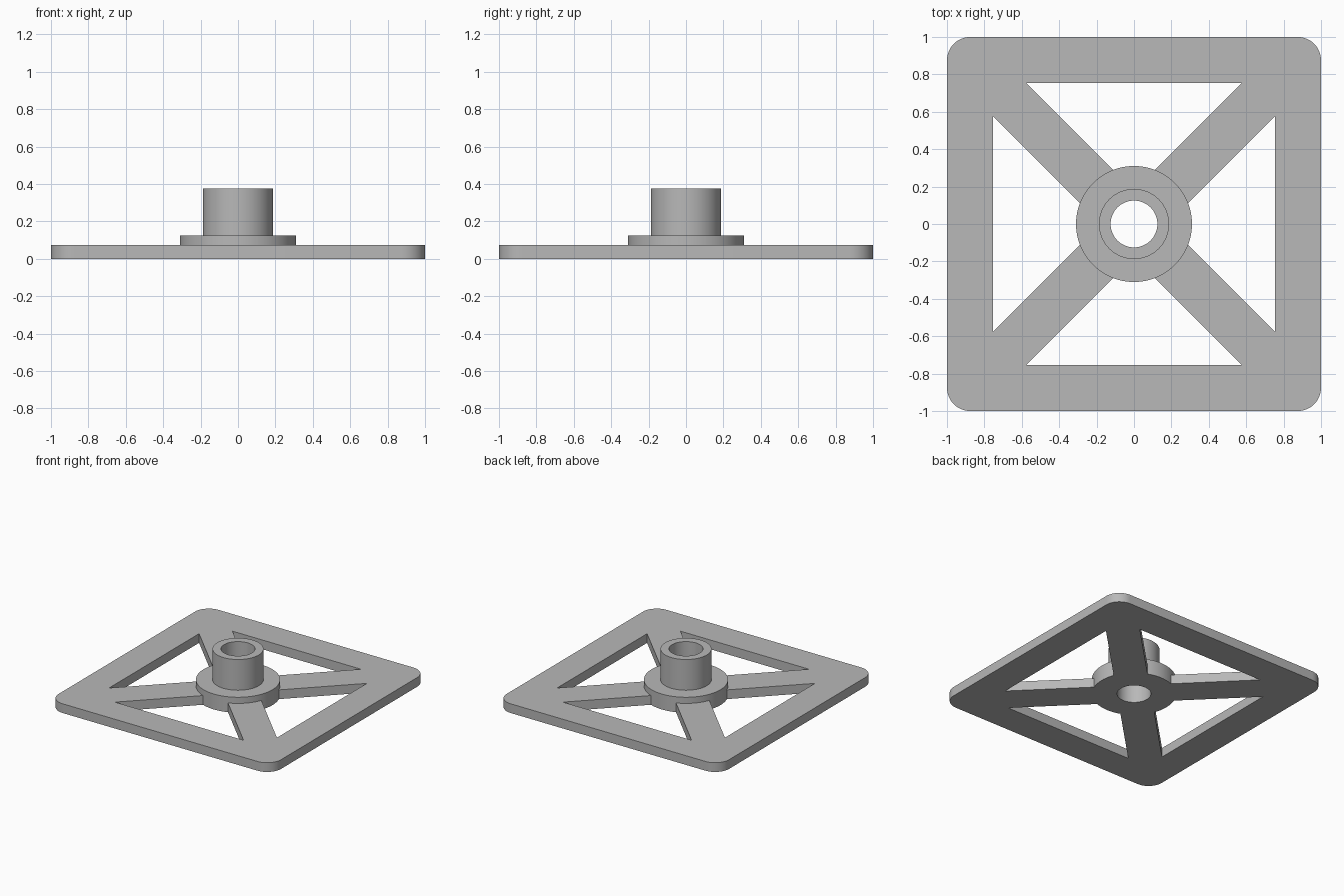
import bpy, bmesh
from math import sin, cos, asin, radians, pi
from mathutils import Matrix, Vector

if "Cube" in bpy.data.objects:
    bpy.data.objects.remove(bpy.data.objects["Cube"], do_unlink=True)

# Main dimensions
HALF, CORNER, PLATE = 1.0, 0.125, 0.075
INNER, SPOKE = 0.755, 0.125          # window edge, spoke half width
FLANGE, SLEEVE, BORE = 0.31, 0.1875, 0.125
FLANGE_TOP, SLEEVE_TOP = 0.125, 0.375
SEGMENTS = 96

grey = bpy.data.materials.new("plain_grey")
grey.use_nodes = True
grey.diffuse_color = (0.48, 0.48, 0.48, 1)
grey.node_tree.nodes["Principled BSDF"].inputs["Base Color"].default_value = grey.diffuse_color


def arc(cx, cy, r, start, end, steps):
    return [Vector((cx + r * cos(start + (end - start) * i / steps),
                    cy + r * sin(start + (end - start) * i / steps)))
            for i in range(steps + 1)]


def finish(obj):
    bm = bmesh.new()
    bm.from_mesh(obj.data)
    bmesh.ops.remove_doubles(bm, verts=bm.verts, dist=0.0001)
    bmesh.ops.recalc_face_normals(bm, faces=bm.faces)
    bm.to_mesh(obj.data)
    bm.free()
    obj.data.materials.clear()
    obj.data.materials.append(grey)
    bpy.ops.object.select_all(action="DESELECT")
    obj.select_set(True)
    bpy.context.view_layer.objects.active = obj
    bpy.ops.object.shade_smooth_by_angle(angle=radians(30))


# Outline of the plate with rounded corners
outline = []
for k, (sx, sy) in enumerate([(1, 1), (-1, 1), (-1, -1), (1, -1)]):
    c = HALF - CORNER
    outline += arc(sx * c, sy * c, CORNER, k * pi / 2, (k + 1) * pi / 2, 12)

# Window between two spokes, ending in an arc at the flange
tilt = asin(SPOKE / FLANGE)
reach = INNER - SPOKE * 2 ** 0.5
window = [Vector((-reach, INNER)), Vector((reach, INNER))]
window += arc(0, 0, FLANGE, pi / 4 + tilt, 3 * pi / 4 - tilt, 12)
bore = arc(0, 0, BORE, 0, 2 * pi, SEGMENTS)[:-1]
loops = [outline, bore]
loops += [[Matrix.Rotation(k * pi / 2, 2) @ p for p in window] for k in range(4)]

# Base plate: filled outline with holes
curve = bpy.data.curves.new("base_plate", "CURVE")
curve.dimensions = "2D"
curve.fill_mode = "BOTH"
curve.extrude = PLATE / 2
for loop in loops:
    spline = curve.splines.new("POLY")
    spline.points.add(len(loop) - 1)
    for point, p in zip(spline.points, loop):
        point.co = (p.x, p.y, 0, 1)
    spline.use_cyclic_u = True
plate = bpy.data.objects.new("base_plate", curve)
bpy.context.collection.objects.link(plate)
bpy.ops.object.select_all(action="DESELECT")
plate.select_set(True)
bpy.context.view_layer.objects.active = plate
bpy.ops.object.convert(target="MESH")
plate = bpy.context.view_layer.objects.active
plate.data.transform(Matrix.Translation((0, 0, PLATE / 2)))
finish(plate)

# Hub: flange and hollow sleeve turned from one profile
profile = [(FLANGE, PLATE), (FLANGE, FLANGE_TOP), (SLEEVE, FLANGE_TOP),
           (SLEEVE, SLEEVE_TOP), (BORE, SLEEVE_TOP), (BORE, PLATE)]
bm = bmesh.new()
verts = [bm.verts.new((r, 0, z)) for r, z in profile]
edges = [bm.edges.new(pair) for pair in zip(verts, verts[1:] + verts[:1])]
bmesh.ops.spin(bm, geom=verts + edges, axis=(0, 0, 1), cent=(0, 0, 0),
               angle=2 * pi, steps=SEGMENTS, use_merge=True)
mesh = bpy.data.meshes.new("hub")
bm.to_mesh(mesh)
bm.free()
hub = bpy.data.objects.new("hub", mesh)
bpy.context.collection.objects.link(hub)
finish(hub)
